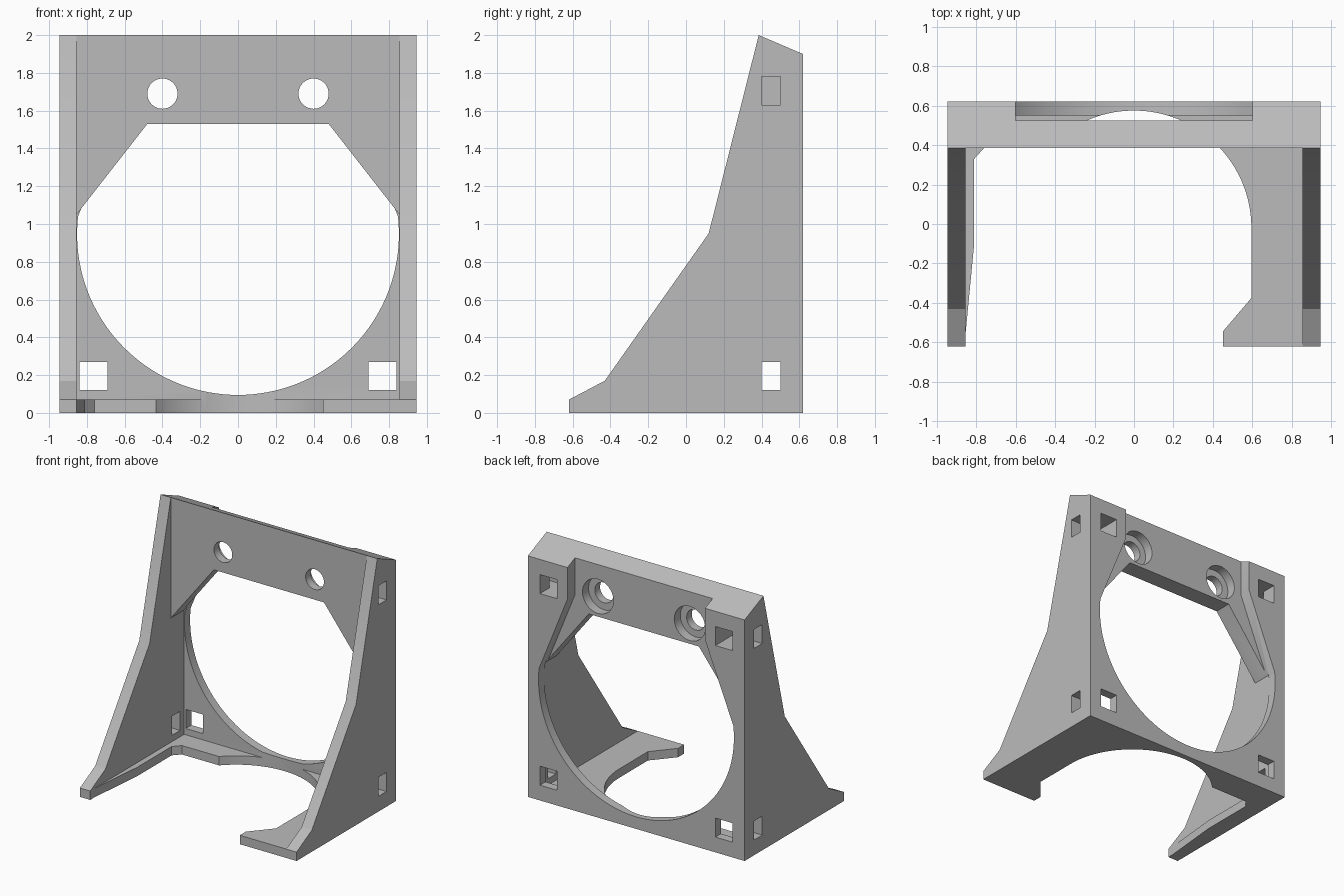
import bpy
import bmesh
from math import cos, sin, acos, pi

if "Cube" in bpy.data.objects:
    bpy.data.objects.remove(bpy.data.objects["Cube"])

grey = bpy.data.materials.new("plain grey")
grey.use_nodes = True
grey.diffuse_color = (0.5, 0.5, 0.5, 1)
grey.node_tree.nodes["Principled BSDF"].inputs["Base Color"].default_value = (0.5, 0.5, 0.5, 1)


def prism(name, points, axis, low, high):
    """Extrude a 2D outline along an axis, from low to high."""
    place = {"x": lambda a, b, c: (c, a, b),
             "y": lambda a, b, c: (a, c, b),
             "z": lambda a, b, c: (a, b, c)}[axis]
    bm = bmesh.new()
    ends = [[bm.verts.new(place(a, b, c)) for a, b in points] for c in (low, high)]
    bm.faces.new(ends[0])
    bm.faces.new(ends[1])
    for i in range(len(points)):
        j = (i + 1) % len(points)
        bm.faces.new((ends[0][i], ends[0][j], ends[1][j], ends[1][i]))
    bmesh.ops.recalc_face_normals(bm, faces=bm.faces)
    mesh = bpy.data.meshes.new(name)
    bm.to_mesh(mesh)
    bm.free()
    mesh.materials.append(grey)
    obj = bpy.data.objects.new(name, mesh)
    bpy.context.collection.objects.link(obj)
    return obj


def rect(a0, a1, b0, b1):
    return [(a0, b0), (a1, b0), (a1, b1), (a0, b1)]


def arc(ca, cb, r, start, end, steps):
    angles = [start + (end - start) * i / steps for i in range(steps + 1)]
    return [(ca + r * cos(t), cb + r * sin(t)) for t in angles]


def combine(target, other, operation):
    """Apply a boolean and discard the second object."""
    mod = target.modifiers.new("boolean", "BOOLEAN")
    mod.operation = operation
    mod.solver = "EXACT"
    mod.object = other
    graph = bpy.context.evaluated_depsgraph_get()
    mesh = bpy.data.meshes.new_from_object(target.evaluated_get(graph))
    target.modifiers.clear()
    target.data = mesh
    bpy.data.objects.remove(other)


W, D, INNER = 0.945, 0.62, 0.855

# Back plate and floor, with the floor opening cut into both
body = prism("bracket", rect(-W, W, 0, 2), "y", 0.55, D)
combine(body, prism("floor", rect(-W, W, -D, D), "z", 0, 0.07), "UNION")
R, CY = 0.595, -0.02
opening = [(-0.865, -0.7), (-0.86, -D), (-0.81, -0.1), (-0.81, 0.33), (-0.76, 0.385)]
opening += arc(0, CY, R, pi - acos(0.435 / R), 0, 40)
opening += [(R, -0.375), (0.45, -0.545), (0.45, -0.7)]
combine(body, prism("floor_opening", opening, "z", -0.1, 0.3), "DIFFERENCE")

# Thick upper panel with slanted lower corners
panel = [(-0.9, 2), (-0.9, 1.05), (-INNER, 1.05), (-0.48, 1.53),
         (0.48, 1.53), (INNER, 1.05), (0.9, 1.05), (0.9, 2)]
combine(body, prism("upper_panel", panel, "y", 0.385, 0.6), "UNION")

# Side walls
wall = [(-D, 0), (D, 0), (D, 2), (0.385, 2), (0.12, 0.95), (-0.43, 0.17), (-D, 0.07)]
for low, high in ((-W, -INNER), (INNER, W)):
    combine(body, prism("side_wall", wall, "x", low, high), "UNION")

# Sloping top edge
wedge = [(0.385, 2), (0.8, 1.823), (0.8, 2.3), (0.385, 2.3)]
combine(body, prism("top_slope", wedge, "x", -1.2, 1.2), "DIFFERENCE")

# Round rear opening that rises into a recess between the upper corners
rear = [(0.6, 2.2), (-0.6, 2.2), (-0.6, 1.65)]
rear += arc(0, 0.947, 0.852, pi - 0.11, 2 * pi + 0.11, 72) + [(0.6, 1.65)]
combine(body, prism("rear_opening", rear, "y", 0.525, 0.8), "DIFFERENCE")

for side in (-1, 1):
    # Counterbored screw holes
    for radius, start in ((0.08, 0.2), (0.135, 0.45)):
        circle = arc(side * 0.4, 1.69, radius, 0, 2 * pi, 40)[:-1]
        combine(body, prism("screw_hole", circle, "y", start, 0.8), "DIFFERENCE")
    # Square tunnels running from the side to the back
    for z in (0.12, 1.63):
        x0, x1, x2 = side * 0.69, side * 0.84, side * 1.1
        combine(body, prism("side_slot", rect(x0, x2, 0.4, 0.5), "z", z, z + 0.15), "DIFFERENCE")
        combine(body, prism("back_slot", rect(x0, x1, 0.4, 0.8), "z", z, z + 0.15), "DIFFERENCE")

bpy.ops.object.select_all(action="DESELECT")
body.select_set(True)
bpy.context.view_layer.objects.active = body
bpy.ops.object.shade_smooth_by_angle(angle=0.4)
